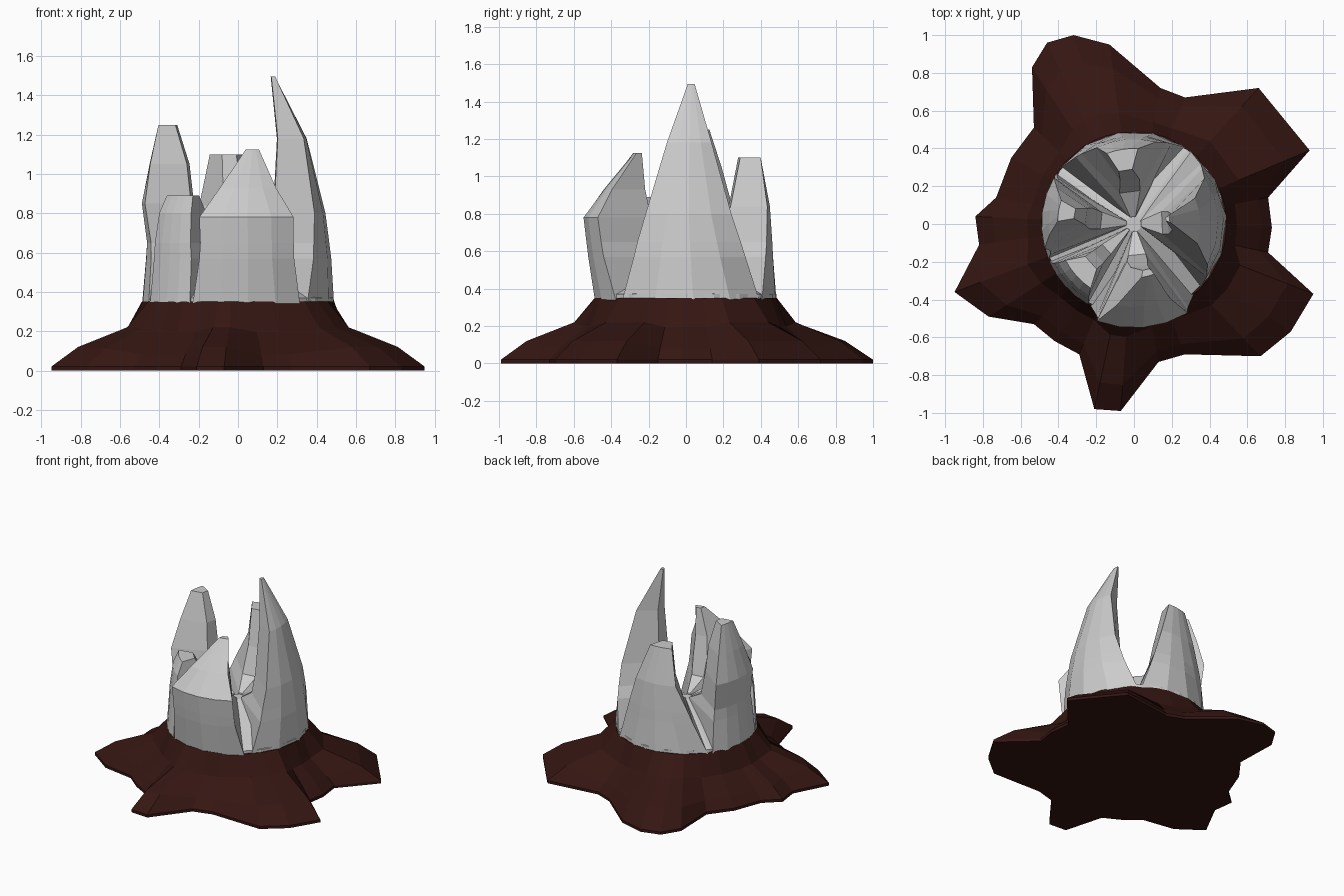
import bpy, bmesh
from math import cos, sin, radians, atan2, hypot, pi

if "Cube" in bpy.data.objects:
    bpy.data.objects.remove(bpy.data.objects["Cube"])


def loft(name, rings, material=None):
    """Skin a stack of equal-length point rings and cap both ends."""
    bm = bmesh.new()
    vs = [[bm.verts.new(p) for p in ring] for ring in rings]
    n = len(rings[0])
    for lo, hi in zip(vs, vs[1:]):
        for i in range(n):
            j = (i + 1) % n
            bm.faces.new((lo[i], lo[j], hi[j], hi[i]))
    bm.faces.new(vs[0][::-1])
    bm.faces.new(vs[-1])
    bmesh.ops.recalc_face_normals(bm, faces=bm.faces)
    me = bpy.data.meshes.new(name)
    bm.to_mesh(me)
    bm.free()
    ob = bpy.data.objects.new(name, me)
    bpy.context.collection.objects.link(ob)
    if material:
        me.materials.append(material)
    return ob


def polar(r, a, z):
    return (r * cos(a), r * sin(a), z)


def splinter(name, levels, n=5):
    """Each level: height, start angle, end angle, outer radius, inner radius."""
    rings = []
    for z, a0, a1, ro, ri in levels:
        a0, a1 = radians(a0), radians(a1)
        mid, half = (a0 + a1) / 2, (a1 - a0) / 2
        ring = [polar(ro, a0 + (a1 - a0) * i / (n - 1), z) for i in range(n)]
        ring += [polar(ri, mid + half * 0.6, z), polar(ri, mid - half * 0.6, z)]
        rings.append(ring)
    loft(name, rings)


# Root flare: ground outline swept up to a round rim
bark = bpy.data.materials.new("bark")
bark.diffuse_color = (0.035, 0.008, 0.006, 1)
bark.use_nodes = True
bark.node_tree.nodes["Principled BSDF"].inputs["Base Color"].default_value = bark.diffuse_color
outline = [(-.32, 1), (-.46, .96), (-.54, .83), (-.53, .51), (-.65, .35),
           (-.73, .14), (-.84, .04), (-.82, -.11), (-.95, -.36), (-.77, -.49),
           (-.53, -.53), (-.42, -.62), (-.29, -.69), (-.21, -.98), (-.07, -.99),
           (.13, -.73), (.27, -.69), (.67, -.70), (.83, -.57), (.95, -.37),
           (.71, -.15), (.73, -.02), (.71, .14), (.93, .39), (.66, .72),
           (.27, .67), (.14, .72), (-.13, .95)]
ground, edge, slope, shoulder, rim = [], [], [], [], []
for x, y in outline:
    R, a = hypot(x, y), atan2(y, x)
    t = min(max((R - .68) / .27, 0), 1)
    ground.append((x, y, 0))
    edge.append((x, y, .02))
    slope.append(polar(.56 + .68 * (R - .56), a, .07 + .05 * t))
    shoulder.append(polar(.5 + .2 * (R - .5), a, .19 + .03 * t))
    rim.append(polar(.49, a, .35))
loft("root_flare", [ground, edge, slope, shoulder, rim], bark)

# Core: shallow cone forming the valley floors between the splinters
N = 20
loft("heartwood", [[polar(r, 2 * pi * i / N, z) for i in range(N)]
                   for r, z in ((.485, .34), (.485, .37), (.04, .56))])

# Splinters standing around the broken trunk
splinter("right_splinter", [
    (.34, -44, 53, .49, .03), (.57, -36, 42, .475, .04), (.65, -34, 39, .465, .16),
    (.80, -29, 33, .445, .19), (1.18, -17, 23, .35, .205), (1.495, 3, 14, .19, .17)])
splinter("back_splinter", [
    (.34, 56, 143, .49, .03), (.57, 65, 131, .47, .04), (.65, 68, 127, .465, .18),
    (.84, 75, 116, .45, .24), (1.10, 87, 111, .40, .29)])
splinter("left_splinter", [
    (.34, 147, 202, .49, .03), (.57, 149, 200, .47, .04), (.65, 150, 198, .465, .18),
    (.85, 150, 195, .49, .24), (1.05, 155, 187, .45, .26), (1.25, 162, 178, .405, .32)])
splinter("front_left_splinter", [
    (.34, 204, 240, .49, .03), (.57, 206, 240, .475, .04), (.65, 206, 239, .47, .20),
    (.80, 207, 238, .45, .26), (.89, 208, 236, .41, .31)])
splinter("front_splinter", [
    (.34, 242, 310, .49, .03), (.57, 248, 303, .525, .04), (.65, 249, 302, .535, .17),
    (.78, 249, 301, .55, .20), (.93, 258, 296, .44, .23), (1.125, 278, 292, .285, .25)])
